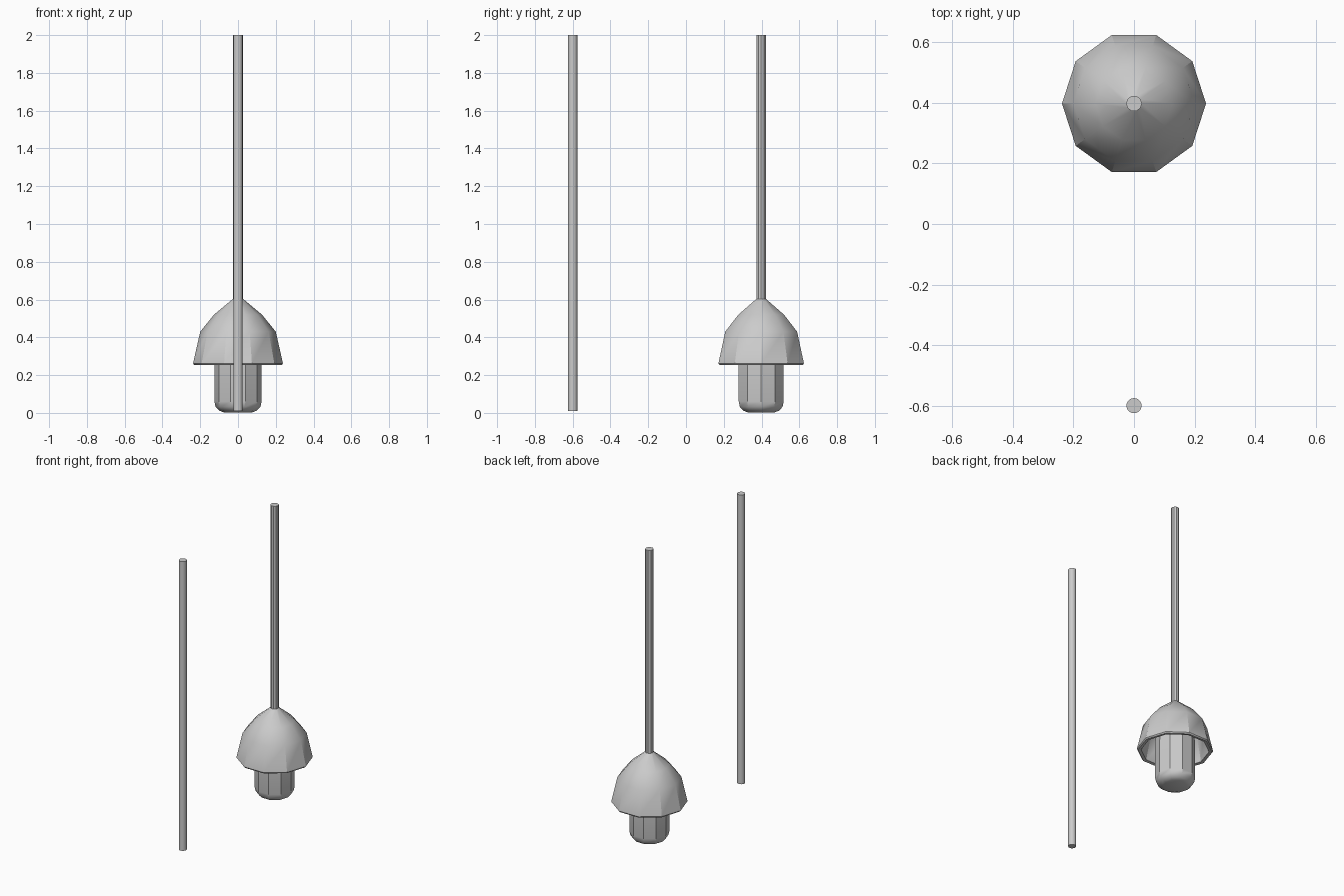
import bpy, bmesh, math

if "Cube" in bpy.data.objects:
    bpy.data.objects.remove(bpy.data.objects["Cube"])


def lathe(name, profile, y, sides, cap_start=False, cap_end=False):
    """Revolve (radius, z) points around a vertical axis at (0, y)."""
    bm = bmesh.new()
    rings = []
    for r, z in profile:
        rings.append([bm.verts.new((r * math.cos(2 * math.pi * i / sides),
                                    r * math.sin(2 * math.pi * i / sides), z))
                      for i in range(sides)])
    for a, b in zip(rings, rings[1:]):
        for i in range(sides):
            j = (i + 1) % sides
            bm.faces.new((a[i], a[j], b[j], b[i]))
    if cap_start:
        bm.faces.new(rings[0][::-1])
    if cap_end:
        bm.faces.new(rings[-1])
    bmesh.ops.recalc_face_normals(bm, faces=bm.faces)
    mesh = bpy.data.meshes.new(name)
    bm.to_mesh(mesh)
    bm.free()
    obj = bpy.data.objects.new(name, mesh)
    obj.location.y = y
    bpy.context.collection.objects.link(obj)
    bpy.ops.object.select_all(action='DESELECT')
    obj.select_set(True)
    bpy.context.view_layer.objects.active = obj
    bpy.ops.object.shade_smooth_by_angle(angle=math.radians(32))
    return obj


LAMP_Y, ROD_Y = 0.398, -0.6

# Ten-sided shade with wall thickness: inside surface, rim, outside surface
lathe("shade", [(0.12, 0.495), (0.178, 0.42), (0.212, 0.257), (0.232, 0.254),
                (0.238, 0.262), (0.20, 0.43), (0.127, 0.52), (0.026, 0.604)],
      LAMP_Y, 10)

# Bulb with rounded lower end, running up into the shade
lathe("bulb", [(0.075, 0.003), (0.10, 0.012), (0.119, 0.032), (0.125, 0.06),
               (0.125, 0.26), (0.12, 0.495)], LAMP_Y, 10, cap_start=True)

# Hanging cord of the lamp
lathe("cord", [(0.026, 0.604), (0.026, 2.0)], LAMP_Y, 10, cap_end=True)

# Separate free-standing rod
lathe("rod", [(0.025, 0.01), (0.025, 2.0)], ROD_Y, 20,
      cap_start=True, cap_end=True)
